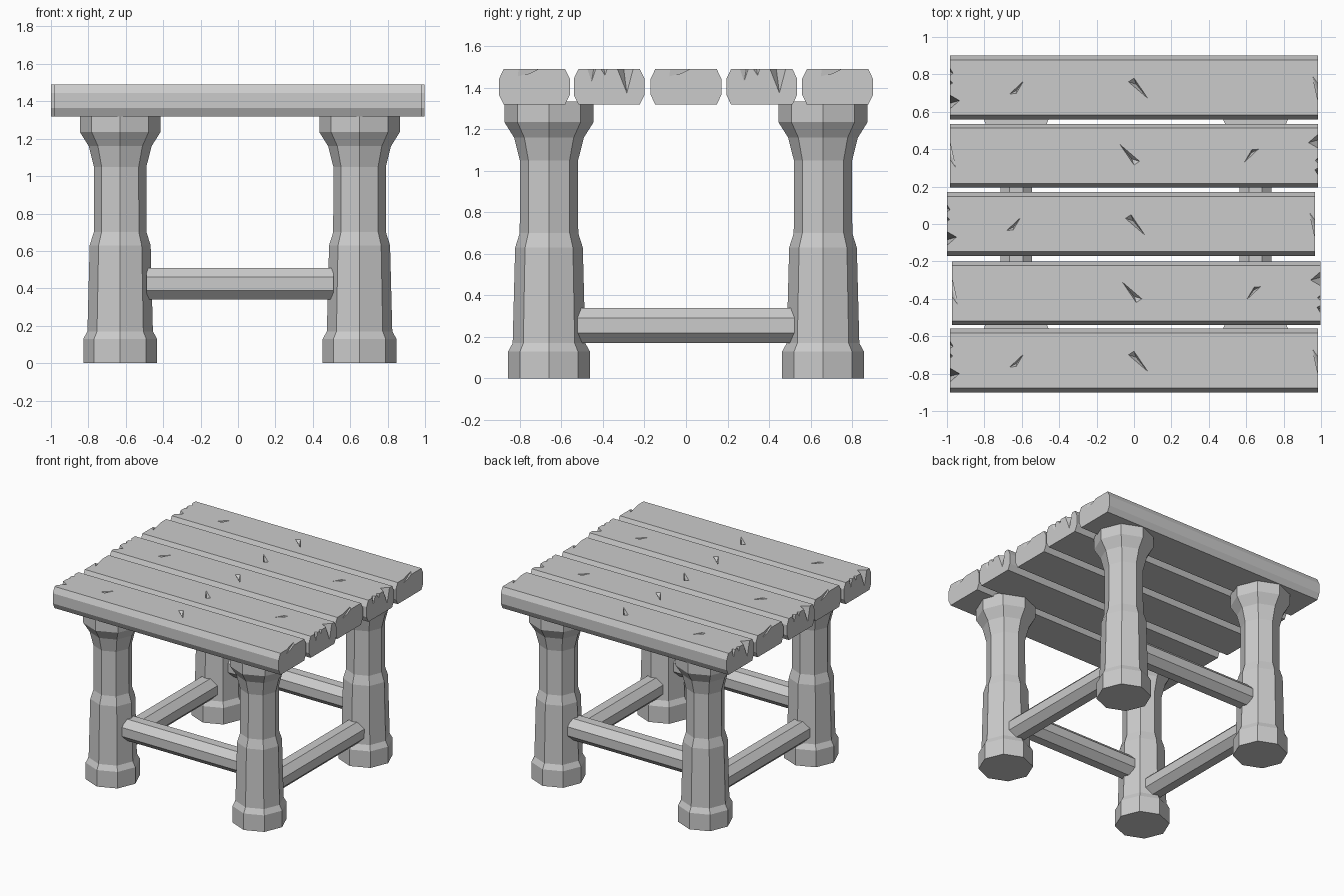
import bpy, bmesh
from math import pi, cos, sin
from mathutils import Vector

if "Cube" in bpy.data.objects:
    bpy.data.objects.remove(bpy.data.objects["Cube"])


def make_object(name, bm):
    bmesh.ops.recalc_face_normals(bm, faces=bm.faces)
    mesh = bpy.data.meshes.new(name)
    bm.to_mesh(mesh)
    bm.free()
    ob = bpy.data.objects.new(name, mesh)
    bpy.context.collection.objects.link(ob)
    return ob


def loft(bm, rings):
    """Skin closed rings of points and cap both ends."""
    vs = [[bm.verts.new(p) for p in r] for r in rings]
    n = len(vs[0])
    for a, b in zip(vs, vs[1:]):
        for i in range(n):
            bm.faces.new((a[i], a[(i + 1) % n], b[(i + 1) % n], b[i]))
    bm.faces.new(vs[0])
    bm.faces.new(vs[-1])


def add_hull(bm, pts):
    part = bmesh.new()
    verts = [part.verts.new(p) for p in pts]
    res = bmesh.ops.convex_hull(part, input=verts)
    loose = [v for v in part.verts if not v.link_faces]
    bmesh.ops.delete(part, geom=loose, context='VERTS')
    bmesh.ops.recalc_face_normals(part, faces=part.faces)
    tmp = bpy.data.meshes.new("tmp")
    part.to_mesh(tmp)
    part.free()
    bm.from_mesh(tmp)
    bpy.data.meshes.remove(tmp)


# Chamfered plank profile, centred on its own origin
L, W, H, CY, CZ = 0.985, 0.17, 0.085, 0.022, 0.045
section = [(-W, -H + CZ), (-W + CY, -H), (W - CY, -H), (W, -H + CZ),
           (W, H - CZ), (W - CY, H), (-W + CY, H), (-W, H - CZ)]
bm = bmesh.new()
loft(bm, [[(x, y, z) for y, z in section] for x in (-L, L)])
plank = make_object("plank", bm)

# Splits at the plank ends: side, tip inset, tip y, edge y1, edge y2, low y, depth
splits = [(1, 0.03, 0.06, -0.01, -0.075, -0.08, 0.035),
          (-1, 0.052, -0.07, -0.04, -0.115, -0.085, 0.115),
          (-1, 0.016, 0.025, 0.01, 0.04, 0.02, 0.03),
          (-1, 0.018, 0.075, 0.065, 0.105, 0.085, 0.06)]
# Chips in the top: three corners
chips = [((-0.03, 0.03), (0.0, 0.05), (0.075, -0.06)),
         ((-0.665, -0.035), (-0.63, -0.032), (-0.59, 0.035))]
bm = bmesh.new()
out, up = 0.02, Vector((0, 0, 0.02))
for s, inset, ty, y1, y2, yl, depth in splits:
    top = [Vector((s * (L - inset), ty, H)), Vector((s * L, y1, H)), Vector((s * L, y2, H))]
    low = Vector((s * L, yl, H - depth))
    o = Vector((s * out, 0, 0))
    add_hull(bm, top + [low, low + o] + [p + up for p in top]
             + [p + o for p in top[1:]] + [p + o + up for p in top[1:]])
for tri in chips:
    top = [Vector((x, y, H)) for x, y in tri]
    low = top[1] * 0.5 + (top[0] + top[2]) * 0.25 - Vector((0, 0, 0.03))
    add_hull(bm, top + [p + up for p in top] + [low])
cutter = make_object("chip_cutter", bm)
cutter.hide_render = True

# Bake the chips into one plank mesh
mod = plank.modifiers.new("chips", 'BOOLEAN')
mod.operation, mod.solver, mod.object = 'DIFFERENCE', 'EXACT', cutter
dg = bpy.context.evaluated_depsgraph_get()
plank_mesh = bpy.data.meshes.new_from_object(plank.evaluated_get(dg))
bpy.data.objects.remove(plank)
bpy.data.objects.remove(cutter)

# Table top: five planks, every other one turned end for end
for i, (x, y) in enumerate([(0, 0.73), (0, 0.365), (-0.016, 0), (0.012, -0.37), (0, -0.73)]):
    ob = bpy.data.objects.new(f"top_plank_{i + 1}", plank_mesh)
    ob.location = (x, y, 1.405)
    ob.rotation_euler.z = pi * (i % 2)
    bpy.context.collection.objects.link(ob)

# Legs: octagonal turned profile (radius, height)
profile = [(0.197, 0), (0.197, 0.13), (0.175, 0.17), (0.163, 0.63), (0.141, 0.70),
           (0.14, 1.05), (0.168, 1.16), (0.215, 1.235), (0.215, 1.335)]
XL, XR, YL = -0.63, 0.65, 0.66
for xn, x in (("left", XL), ("right", XR)):
    for yn, y in (("front", -YL), ("back", YL)):
        bm = bmesh.new()
        loft(bm, [[(r * cos(k * pi / 4), r * sin(k * pi / 4), z) for k in range(8)]
                  for r, z in profile])
        make_object(f"{yn}_{xn}_leg", bm).location = (x, y, 0)


# Stretchers: octagonal rails between the legs
def rail(name, loc, half, along_y):
    bm = bmesh.new()
    r = 0.085 / cos(pi / 8)
    ang = [pi / 8 + k * pi / 4 for k in range(8)]
    loft(bm, [[(e, r * cos(a), r * sin(a)) for a in ang] for e in (-half, half)])
    ob = make_object(name, bm)
    ob.location = loc
    ob.rotation_euler.z = pi / 2 if along_y else 0


for n, y in (("front", -YL), ("back", YL)):
    rail(n + "_rail", (0.01, y, 0.425), 0.5, False)
for n, x in (("left", XL), ("right", XR)):
    rail(n + "_rail", (x, 0, 0.255), 0.53, True)
